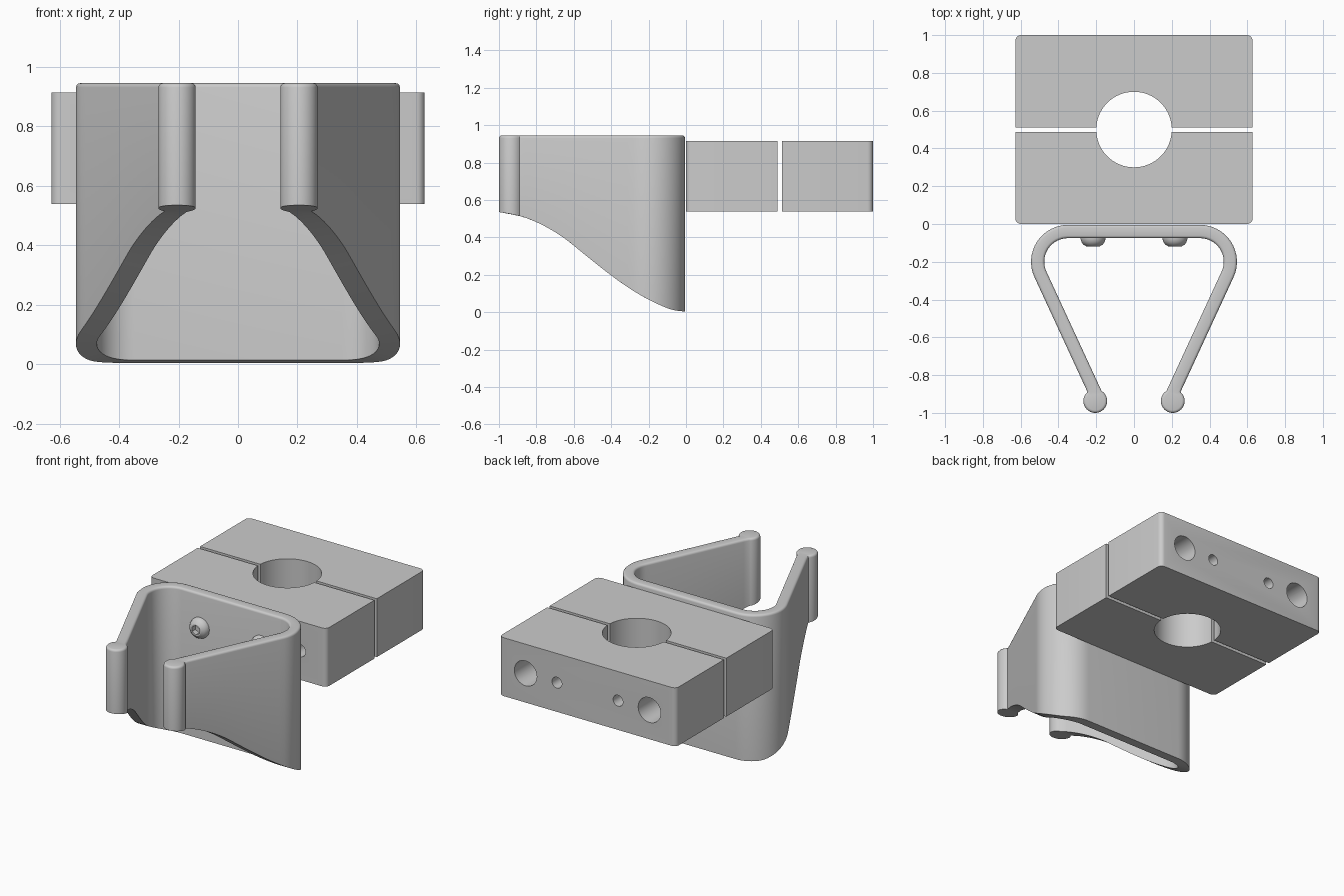
import bpy, bmesh
from math import sin, cos, radians, pi, atan2, hypot, asin
from mathutils import Matrix, Vector

if "Cube" in bpy.data.objects:
    bpy.data.objects.remove(bpy.data.objects["Cube"])

HOLE_Z = 0.727


def finish(name, bm):
    bmesh.ops.recalc_face_normals(bm, faces=bm.faces)
    me = bpy.data.meshes.new(name)
    bm.to_mesh(me)
    bm.free()
    ob = bpy.data.objects.new(name, me)
    bpy.context.collection.objects.link(ob)
    return ob


def activate(ob):
    bpy.ops.object.select_all(action='DESELECT')
    ob.select_set(True)
    bpy.context.view_layer.objects.active = ob


def smooth(ob):
    activate(ob)
    bpy.ops.object.shade_smooth_by_angle(angle=radians(32))


def cylinder(r, a, b, segments=32):
    a, b = Vector(a), Vector(b)
    bm = bmesh.new()
    rot = (b - a).to_track_quat('Z', 'Y').to_matrix().to_4x4()
    bmesh.ops.create_cone(bm, cap_ends=True, segments=segments, radius1=r, radius2=r,
                          depth=(b - a).length, matrix=Matrix.Translation((a + b) / 2) @ rot)
    return finish("cutter", bm)


def cut(ob, cutter):
    cutter.hide_render = True
    mod = ob.modifiers.new("cut", 'BOOLEAN')
    mod.operation, mod.solver, mod.object = 'DIFFERENCE', 'EXACT', cutter
    activate(ob)
    bpy.ops.object.modifier_apply(modifier=mod.name)
    bpy.data.objects.remove(cutter)


# clamp blocks: box with two rounded outer corners and half a bore
def clamp_block(name, y0, y1, outer_y):
    bm = bmesh.new()
    bmesh.ops.create_cube(bm, size=1)
    bmesh.ops.scale(bm, vec=(1.256, y1 - y0, 0.375), verts=bm.verts)
    bmesh.ops.translate(bm, vec=(0, (y0 + y1) / 2, HOLE_Z), verts=bm.verts)
    corners = [e for e in bm.edges if all(abs(v.co.y - outer_y) < 1e-4 for v in e.verts)
               and abs(e.verts[0].co.z - e.verts[1].co.z) > 0.1]
    bmesh.ops.bevel(bm, geom=corners, offset=0.03, segments=5, profile=0.5, affect='EDGES')
    ob = finish(name, bm)
    cut(ob, cylinder(0.2, (0, 0.5, 0.3), (0, 0.5, 1.2), 64))
    return ob


front_block = clamp_block("front_clamp_block", 0.0, 0.488, 0.0)
back_block = clamp_block("back_clamp_block", 0.512, 1.0, 1.0)
for s in (-1, 1):
    x = 0.44 * s
    # bolt holes with a counterbore at the back, small blind holes beside them
    cut(front_block, cylinder(0.04, (x, -0.1, HOLE_Z), (x, 0.6, HOLE_Z)))
    cut(back_block, cylinder(0.04, (x, 0.4, HOLE_Z), (x, 1.1, HOLE_Z)))
    cut(back_block, cylinder(0.08, (x, 0.75, HOLE_Z), (x, 1.1, HOLE_Z)))
    cut(back_block, cylinder(0.035, (0.217 * s, 0.7, HOLE_Z), (0.217 * s, 1.1, HOLE_Z)))
smooth(front_block)
smooth(back_block)

# spring clip: U-shaped strip with round tips and a swept lower edge
CURVE = [(-1, .535), (-.937, .525), (-.85, .502), (-.75, .457), (-.65, .395), (-.55, .315),
         (-.45, .235), (-.35, .16), (-.25, .095), (-.15, .043), (-.07, .012), (0, .003)]
TOP = 0.945


def lower_z(y):
    y = min(max(y, -1), 0)
    k = next(i for i in range(len(CURVE) - 1) if y <= CURVE[i + 1][0])
    slope = lambda i: ((CURVE[min(i + 1, 11)][1] - CURVE[max(i - 1, 0)][1]) /
                       (CURVE[min(i + 1, 11)][0] - CURVE[max(i - 1, 0)][0]))
    (a, za), (b, zb) = CURVE[k], CURVE[k + 1]
    h, t = b - a, (y - a) / (b - a)
    return (za * (1 + 2 * t) * (1 - t) ** 2 + slope(k) * h * t * (1 - t) ** 2
            + zb * t * t * (3 - 2 * t) + slope(k + 1) * h * t * t * (t - 1))


CX, CY, RO, RI = 0.35, -0.2, 0.195, 0.125
TX, TY, TR = 0.205, -0.937, 0.063
LEAN = radians(24.8)
pairs = []
for i in range(17):
    a = pi / 2 - (pi / 2 + LEAN) * i / 16
    pairs.append([Vector((CX + r * cos(a), CY + r * sin(a), TOP)) for r in (RO, RI)])
along = Vector((-sin(LEAN), -cos(LEAN), 0))
starts = pairs[-1]


def reach(p):
    # distance along the arm to the round tip
    d = Vector((TX, TY, TOP)) - p
    m = d.dot(along)
    return m - max(TR ** 2 - (d.length_squared - m * m), 0) ** 0.5


lengths = [reach(p) for p in starts]
for i in range(1, 21):
    pairs.append([p + along * (n * i / 20) for p, n in zip(starts, lengths)])
a0, a1 = [atan2(p.y - TY, p.x - TX) for p in pairs[-1]]
while a1 > a0:
    a1 -= 2 * pi
tip = [Vector((TX + TR * cos(a0 + (a1 - a0) * i / 28),
               TY + TR * sin(a0 + (a1 - a0) * i / 28), TOP)) for i in range(1, 28)]

bm = bmesh.new()
ends = []
for s in (1, -1):
    put = lambda p: bm.verts.new((p.x * s, p.y, p.z))
    rows = [[put(p) for p in pair] for pair in pairs]
    for (a, b), (c, d) in zip(rows, rows[1:]):
        bm.faces.new((a, b, d, c))
    bm.faces.new([rows[-1][0]] + [put(p) for p in tip] + [rows[-1][1]])
    ends.append(rows[0])
bm.faces.new((*ends[0], *reversed(ends[1])))
bmesh.ops.recalc_face_normals(bm, faces=bm.faces)
ext = bmesh.ops.extrude_face_region(bm, geom=bm.faces[:])
for v in (g for g in ext["geom"] if isinstance(g, bmesh.types.BMVert)):
    v.co.z = lower_z(v.co.y)
bmesh.ops.recalc_face_normals(bm, faces=bm.faces)
rim = [e for e in bm.edges if all(abs(v.co.z - TOP) < 1e-5 for v in e.verts)
       and any(abs(f.normal.z) < 0.3 for f in e.link_faces)]
bmesh.ops.bevel(bm, geom=rim, offset=0.014, segments=3, profile=0.5, affect='EDGES')
smooth(finish("spring_clip", bm))

# button-head screws with hex sockets inside the clip
PROFILE = [(.066, -.066), (.066, -.08), (.061, -.095), (.052, -.108), (.036, -.118)]
for s, side in ((-1, "left"), (1, "right")):
    bm = bmesh.new()
    rings = [[bm.verts.new((0.217 * s + r * cos(2 * pi * i / 32), y, HOLE_Z + r * sin(2 * pi * i / 32)))
              for i in range(32)] for r, y in PROFILE]
    for p, q in zip(rings, rings[1:]):
        for i in range(32):
            j = (i + 1) % 32
            bm.faces.new((p[i], p[j], q[j], q[i]))
    bm.faces.new(rings[0])
    bm.faces.new(rings[-1])
    screw = finish(side + "_screw", bm)
    cut(screw, cylinder(0.03, (0.217 * s, -0.2, HOLE_Z), (0.217 * s, -0.085, HOLE_Z), 6))
    smooth(screw)
